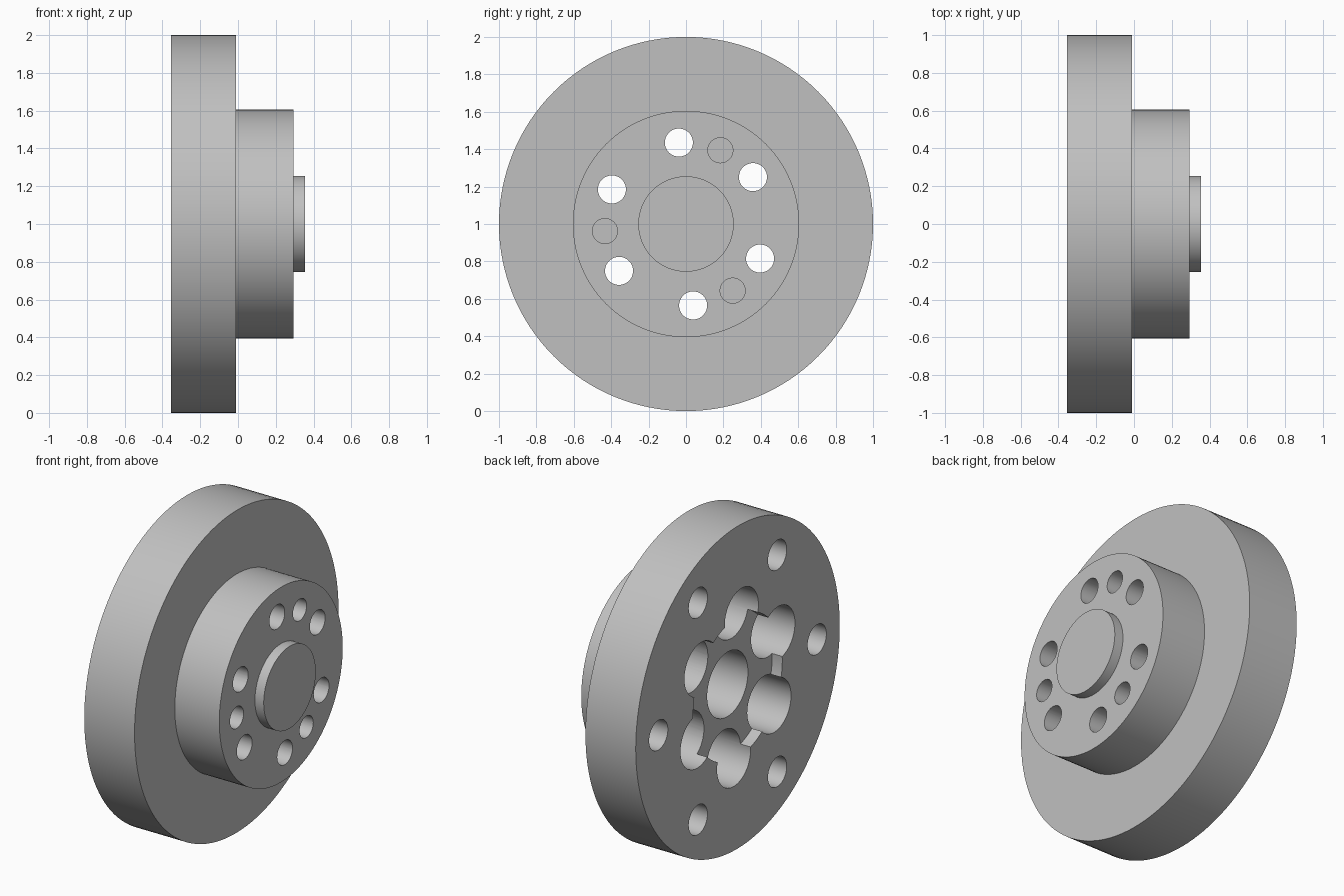
import bpy, bmesh, math

cube = bpy.data.objects.get("Cube")
if cube:
    bpy.data.objects.remove(cube, do_unlink=True)

steel = bpy.data.materials.new("machined_grey")
steel.use_nodes = True
GREY = (0.53, 0.53, 0.53, 1)
steel.diffuse_color = GREY
steel.node_tree.nodes["Principled BSDF"].inputs["Base Color"].default_value = GREY


def add_turned(bm, profile, sides, y=0.0, z=1.0):
    """Closed turned solid along x from (x, radius) steps."""
    rings = []
    for x, r in profile:
        angles = [2 * math.pi * i / sides for i in range(sides)]
        rings.append([bm.verts.new((x, y + r * math.cos(a), z + r * math.sin(a)))
                      for a in angles])
    for a, b in zip(rings, rings[1:]):
        for i in range(sides):
            j = (i + 1) % sides
            bm.faces.new((a[i], a[j], b[j], b[i]))
    bm.faces.new(rings[0])
    bm.faces.new(rings[-1])


def make_object(name, bm):
    bmesh.ops.recalc_face_normals(bm, faces=bm.faces)
    mesh = bpy.data.meshes.new(name)
    bm.to_mesh(mesh)
    bm.free()
    mesh.materials.append(steel)
    obj = bpy.data.objects.new(name, mesh)
    bpy.context.collection.objects.link(obj)
    return obj


def cutter(name, profile, sides=48, count=1, radius=0.0, start=0.0):
    """Turned cutters repeated on a bolt circle; start in degrees."""
    bm = bmesh.new()
    for k in range(count):
        a = math.radians(start) + 2 * math.pi * k / count
        add_turned(bm, profile, sides, radius * math.cos(a), 1 + radius * math.sin(a))
    obj = make_object(name, bm)
    obj.hide_render = True
    return obj


# Flange, hub and centring boss turned as one body
BACK, HUB, FACE, TIP = -0.355, -0.01, 0.295, 0.355
bm = bmesh.new()
add_turned(bm, [(BACK, 1), (HUB, 1), (HUB, 0.605), (FACE, 0.605),
                (FACE, 0.255), (TIP, 0.255)], 128)
body = make_object("flange_body", bm)

# Rear recess with centre pocket, stepped bolt holes, dowel and mounting holes
OUT = -0.5
FLOOR = BACK + 0.07
cutters = [
    cutter("recess_cutter", [(OUT, 0.437), (FLOOR, 0.437), (FLOOR, 0.2), (0.1, 0.2)], 96),
    cutter("bolt_hole_cutter", [(OUT, 0.165), (-0.07, 0.165), (-0.07, 0.075), (0.5, 0.075)],
           count=6, radius=0.437, start=35),
    cutter("dowel_hole_cutter", [(0.1, 0.067), (0.5, 0.067)], count=3, radius=0.435, start=65),
    cutter("mounting_hole_cutter", [(OUT, 0.092), (-0.12, 0.092)], count=6, radius=0.777),
]
for c in cutters:
    mod = body.modifiers.new(c.name, 'BOOLEAN')
    mod.operation = 'DIFFERENCE'
    mod.solver = 'EXACT'
    mod.object = c

# Bake the cuts, drop the cutters, then shade
bpy.context.view_layer.update()
cut = bpy.data.meshes.new_from_object(body.evaluated_get(bpy.context.evaluated_depsgraph_get()))
body.modifiers.clear()
body.data = cut
for c in cutters:
    bpy.data.objects.remove(c, do_unlink=True)
bpy.ops.object.select_all(action='DESELECT')
body.select_set(True)
bpy.context.view_layer.objects.active = body
bpy.ops.object.shade_smooth_by_angle(angle=math.radians(30))
